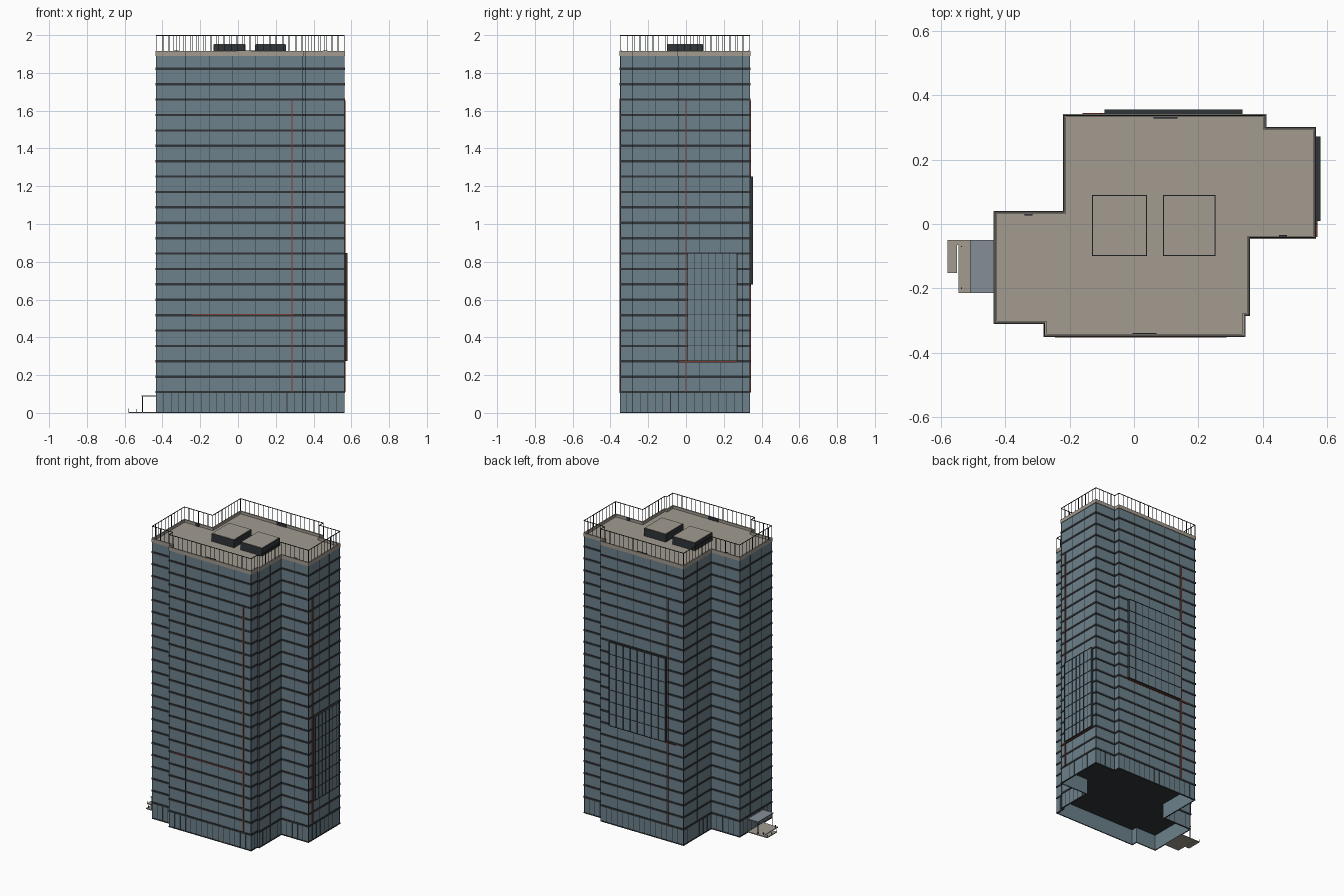
import bpy, bmesh
from mathutils import Vector

if "Cube" in bpy.data.objects:
    bpy.data.objects.remove(bpy.data.objects["Cube"])

def material(name, r, g, b):
    m = bpy.data.materials.new(name)
    m.diffuse_color = (r, g, b, 1)
    m.use_nodes = True
    m.node_tree.nodes["Principled BSDF"].inputs["Base Color"].default_value = m.diffuse_color
    return m

GLASS = material("blue_glass", 0.15, 0.22, 0.26)
DARK = material("dark_metal", 0.03, 0.035, 0.04)
STONE = material("tan_stone", 0.36, 0.33, 0.28)
RED = material("red_trim", 0.2, 0.045, 0.03)
CANOPY = material("canopy_grey", 0.24, 0.27, 0.31)

# Stepped footprint, counter-clockwise
PLAN = [(-0.435, -0.31), (-0.28, -0.31), (-0.28, -0.35), (0.345, -0.35), (0.345, -0.285),
        (0.36, -0.285), (0.36, -0.045), (0.565, -0.045), (0.565, 0.30), (0.41, 0.30),
        (0.41, 0.34), (-0.22, 0.34), (-0.22, 0.04), (-0.435, 0.04)]
PLAN = [Vector(p) for p in PLAN]
N = len(PLAN)

def normal(i):
    d = (PLAN[(i + 1) % N] - PLAN[i]).normalized()
    return Vector((d.y, -d.x))

def outline(d):
    return [PLAN[i] + d * (normal(i - 1) + normal(i)) for i in range(N)]

def finish(bm, name, mat):
    me = bpy.data.meshes.new(name)
    bm.to_mesh(me)
    bm.free()
    me.materials.append(mat)
    ob = bpy.data.objects.new(name, me)
    bpy.context.collection.objects.link(ob)
    return ob

def prism(name, d, z0, z1, mat):
    bm = bmesh.new()
    lo = [bm.verts.new((p.x, p.y, z0)) for p in outline(d)]
    hi = [bm.verts.new((p.x, p.y, z1)) for p in outline(d)]
    bm.faces.new(lo[::-1])
    bm.faces.new(hi)
    for i in range(N):
        j = (i + 1) % N
        bm.faces.new((lo[i], lo[j], hi[j], hi[i]))
    finish(bm, name, mat)

def rings(name, levels, out, inn, mat):
    """Hollow bands following the footprint, one per (z0, z1)."""
    bm = bmesh.new()
    for z0, z1 in levels:
        loops = [[bm.verts.new((p.x, p.y, z)) for p in outline(d)]
                 for d, z in ((out, z0), (out, z1), (inn, z1), (inn, z0))]
        for k in range(4):
            a, b = loops[k], loops[(k + 1) % 4]
            for i in range(N):
                j = (i + 1) % N
                bm.faces.new((a[i], a[j], b[j], b[i]))
    finish(bm, name, mat)

def boxes(name, items, mat):
    """Each item is (x0, x1, y0, y1, z0, z1)."""
    bm = bmesh.new()
    for x0, x1, y0, y1, z0, z1 in items:
        vs = bmesh.ops.create_cube(bm, size=1)["verts"]
        for v in vs:
            v.co = ((x0 + x1) / 2 + v.co.x * (x1 - x0),
                    (y0 + y1) / 2 + v.co.y * (y1 - y0),
                    (z0 + z1) / 2 + v.co.z * (z1 - z0))
    return finish(bm, name, mat)

def posts(name, d, spacing, r, z0, z1, mat):
    """Upright bars spread along every footprint edge."""
    pts, items = outline(d), []
    for i in range(N):
        a, b = pts[i], pts[(i + 1) % N]
        n = max(1, round((b - a).length / spacing))
        for k in range(n):
            p = a.lerp(b, k / n)
            items.append((p.x - r, p.x + r, p.y - r, p.y + r, z0, z1))
    boxes(name, items, mat)

# Open lobby shell and solid tower
rings("lobby_glass_wall", [(0, 0.11)], -0.003, -0.008, GLASS)
rings("lobby_base_trim", [(0, 0.006)], 0.0, -0.008, DARK)
posts("lobby_mullions", -0.003, 0.042, 0.0014, 0, 0.11, DARK)
prism("lobby_ceiling", -0.004, 0.105, 0.112, DARK)
prism("tower_glass", -0.003, 0.112, 1.89, GLASS)

# Floor bands with a thin secondary line above each
floors = [0.11 + 0.0815 * i for i in range(22)]
rings("floor_bands", [(z - 0.006, z + 0.006) for z in floors], 0.001, -0.005, DARK)
posts("tower_mullions", -0.003, 0.125, 0.0016, 0.11, 1.89, DARK)

# Roof, parapet, railing
prism("roof_deck", -0.008, 1.888, 1.897, STONE)
rings("parapet", [(1.89, 1.915)], 0.001, -0.008, STONE)
rings("railing_top_bar", [(1.996, 2.0)], -0.001, -0.004, DARK)
posts("railing_posts", -0.0025, 0.034, 0.0013, 1.915, 1.998, DARK)
boxes("roof_edge_vents", [(0.06, 0.135, 0.328, 0.334, 1.895, 1.918),
                          (-0.34, -0.315, 0.027, 0.033, 1.895, 1.918),
                          (0.45, 0.475, -0.04, -0.034, 1.895, 1.918),
                          (-0.005, 0.07, -0.344, -0.338, 1.895, 1.918)], DARK)

# Rooftop plant units
units = [(-0.13, 0.04), (0.09, 0.253)]
boxes("roof_units", [(a, b, -0.10, 0.09, 1.895, 1.95) for a, b in units], DARK)
boxes("roof_unit_lids", [(a + 0.003, b - 0.003, -0.097, 0.087, 1.945, 1.952) for a, b in units], STONE)

# Projecting glazed bays on the back and right faces
boxes("back_bay_glass", [(-0.09, 0.335, 0.335, 0.352, 0.68, 1.25)], GLASS)
boxes("right_bay_glass", [(0.56, 0.577, 0.01, 0.27, 0.275, 0.845)], GLASS)

def grid(u0, u1, z0, z1, nu, nz, place):
    r, items = 0.0014, []
    for k in range(nu + 1):
        u = u0 + (u1 - u0) * k / nu
        items.append(place(u - r, u + r, z0, z1))
    for k in range(nz + 1):
        z = z0 + (z1 - z0) * k / nz
        items.append(place(u0, u1, z - r, z + r))
    return items

boxes("back_bay_frame", grid(-0.09, 0.335, 0.68, 1.25, 8, 7,
      lambda a, b, c, d: (a, b, 0.34, 0.355, c, d)), DARK)
boxes("right_bay_frame", grid(0.01, 0.27, 0.275, 0.845, 7, 7,
      lambda a, b, c, d: (0.565, 0.58, a, b, c, d)), DARK)

# Red accent strips
boxes("red_strips", [(0.282, 0.288, -0.353, -0.345, 0.11, 1.655),
                     (-0.245, 0.285, -0.353, -0.345, 0.517, 0.523),
                     (0.56, 0.568, -0.003, 0.003, 0.11, 1.655),
                     (0.56, 0.57, -0.04, 0.27, 0.268, 0.274),
                     (-0.105, -0.099, 0.335, 0.343, 0.11, 1.655),
                     (-0.16, 0.335, 0.335, 0.345, 0.672, 0.678)], RED)

# Entrance on the left: canopy, posts, paving, rails
boxes("entrance_canopy", [(-0.51, -0.43, -0.215, -0.05, 0.088, 0.093)], CANOPY)
boxes("canopy_posts", [(-0.507, -0.503, y - 0.002, y + 0.002, 0, 0.09) for y in (-0.21, -0.055)], DARK)
boxes("entrance_paving", [(-0.545, -0.43, -0.215, -0.05, 0, 0.006),
                          (-0.58, -0.55, -0.152, -0.05, 0, 0.006),
                          (-0.55, -0.545, -0.066, -0.05, 0, 0.006)], STONE)
boxes("bollards", [(-0.538, -0.534, y - 0.002, y + 0.002, 0, 0.02) for y in (-0.20, -0.07)]
      + [(-0.58, -0.578, y - 0.001, y + 0.001, 0, 0.022) for y in (-0.15, -0.10, -0.052)], DARK)
